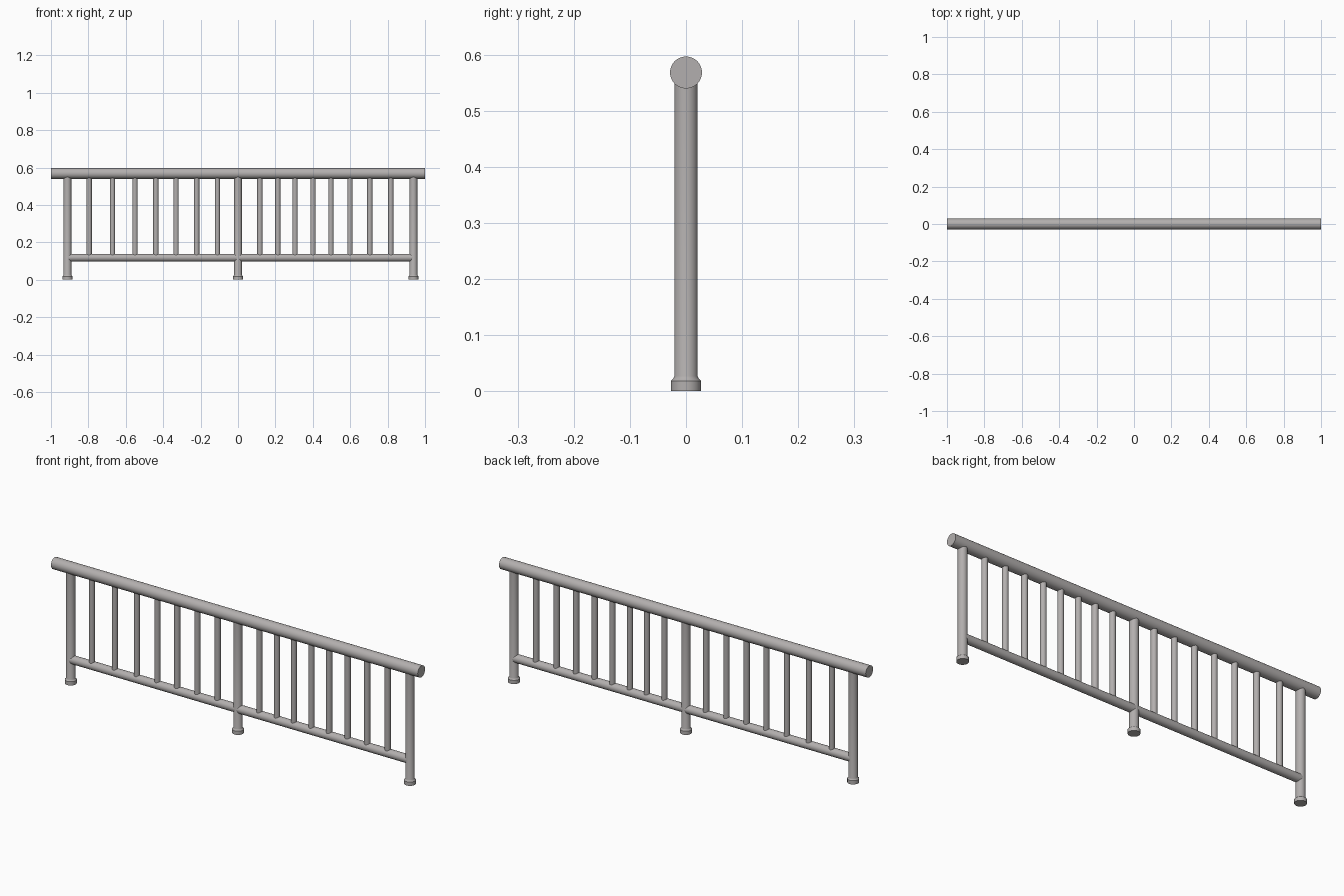
import bpy, bmesh, math
from mathutils import Matrix

if "Cube" in bpy.data.objects:
    bpy.data.objects.remove(bpy.data.objects["Cube"])

SIDES = 32

# Dark warm grey metal
metal = bpy.data.materials.new("grey_metal")
metal.diffuse_color = (0.45, 0.43, 0.425, 1)
metal.use_nodes = True
metal.node_tree.nodes["Principled BSDF"].inputs["Base Color"].default_value = metal.diffuse_color


def lathe(name, profile, matrix):
    """Closed round solid from (radius, height) pairs along local z."""
    bm = bmesh.new()
    rings = []
    for r, h in profile:
        rings.append([bm.verts.new((r * math.cos(2 * math.pi * i / SIDES),
                                    r * math.sin(2 * math.pi * i / SIDES), h))
                      for i in range(SIDES)])
    for a, b in zip(rings, rings[1:]):
        for i in range(SIDES):
            j = (i + 1) % SIDES
            bm.faces.new((a[i], a[j], b[j], b[i]))
    bm.faces.new(rings[0][::-1])
    bm.faces.new(rings[-1])
    bm.transform(matrix)
    mesh = bpy.data.meshes.new(name)
    bm.to_mesh(mesh)
    bm.free()
    mesh.materials.append(metal)
    ob = bpy.data.objects.new(name, mesh)
    bpy.context.collection.objects.link(ob)
    bpy.ops.object.select_all(action='DESELECT')
    ob.select_set(True)
    bpy.context.view_layer.objects.active = ob
    bpy.ops.object.shade_smooth_by_angle(angle=math.radians(30))
    return ob


def rail(name, x0, x1, z, r):
    m = Matrix.Translation((x0, 0, z)) @ Matrix.Rotation(math.pi / 2, 4, 'Y')
    return lathe(name, [(r, 0), (r, x1 - x0)], m)


RAIL_Z, RAIL_R = 0.568, 0.0285
LOW_Z, LOW_R = 0.118, 0.0205
POSTS = [-0.912, 0.0, 0.938]

# Horizontal rails
rail("handrail", -1.0, 1.0, RAIL_Z, RAIL_R)
rail("bottom_rail", POSTS[0], POSTS[-1], LOW_Z, LOW_R)

# Posts with stepped feet
post_profile = [(0.0268, 0), (0.0268, 0.0185), (0.0225, 0.0225),
                (0.0208, 0.027), (0.0208, 0.553)]
for n, x in enumerate(POSTS):
    lathe(f"post_{n + 1}", post_profile, Matrix.Translation((x, 0, 0)))

# Slim balusters between the rails
balusters = [-0.796, -0.671, -0.551, -0.439, -0.331, -0.221, -0.11,
             0.117, 0.213, 0.305, 0.401, 0.497, 0.599, 0.705, 0.817]
for n, x in enumerate(balusters):
    lathe(f"baluster_{n + 1}", [(0.0142, 0.125), (0.0142, 0.55)],
          Matrix.Translation((x, 0, 0)))
